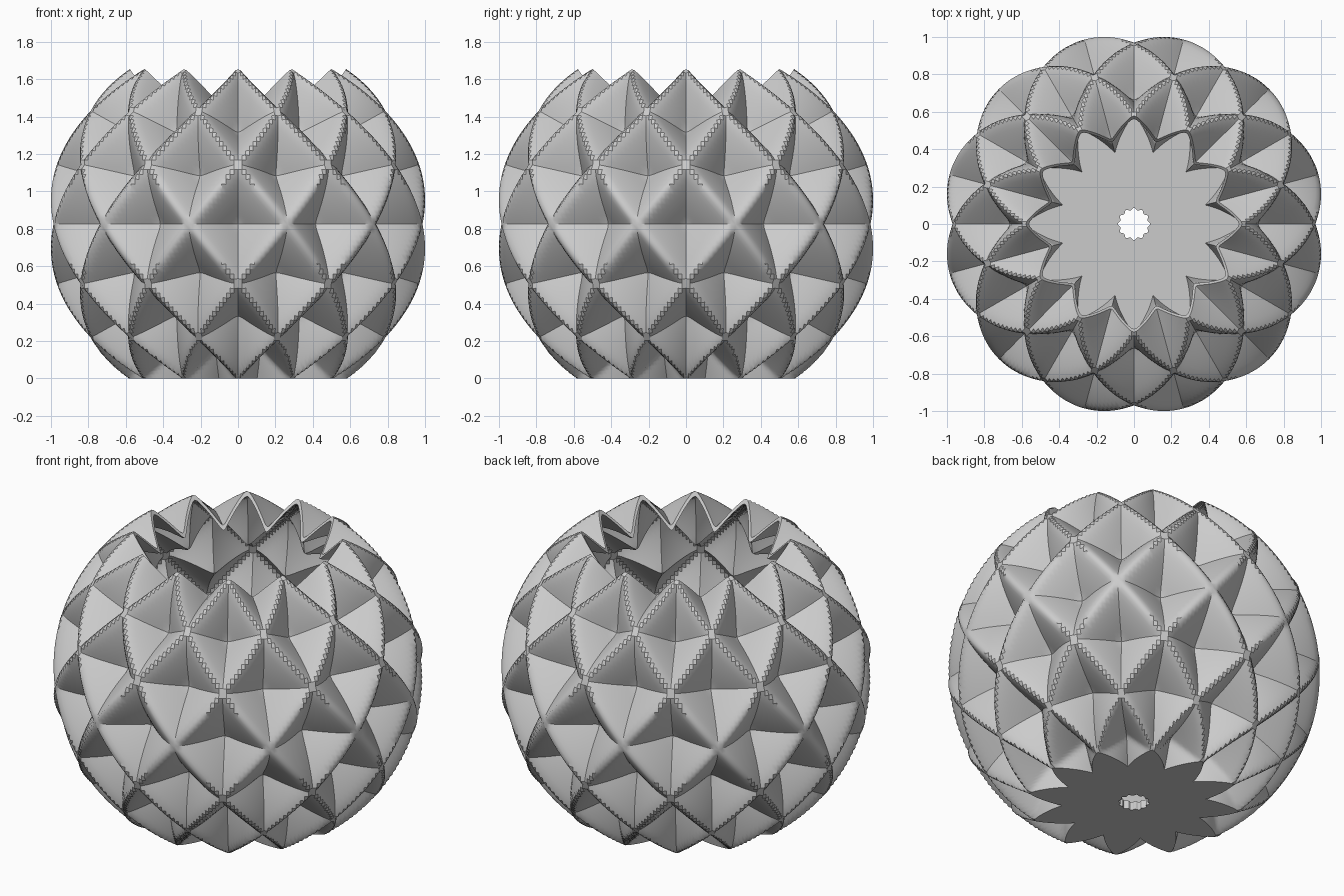
import bpy, bmesh
from math import sin, cos, asin, pi, radians

cube = bpy.data.objects.get("Cube")
if cube:
    bpy.data.objects.remove(cube, do_unlink=True)

LOBES = 12                      # ridges around the pot
STEPS = 12                      # grid steps per half lobe and per row
ROW = radians(18.5)             # elevation between rows of peaks
CENTRE, SQUASH = 0.825, 0.985
WALL, FLOOR = 0.03, 0.05
HOLE = 0.08


def wave(phase):
    """Softened triangle wave from -1 to 1."""
    return asin(0.96 * cos(phase)) / asin(0.96)


def radius(theta, elev):
    """Two opposite families of spiral ridges; the higher one wins."""
    a, b = LOBES * theta + pi, pi * elev / ROW
    return 0.9255 + 0.0955 * max(wave(a + b), wave(a - b))


def point(theta, elev, inset):
    r = radius(theta, elev) - inset
    return (r * cos(elev) * sin(theta), -r * cos(elev) * cos(theta),
            CENTRE + SQUASH * r * sin(elev))


def foot(theta, inset, level):
    """Elevation at which the wall meets a horizontal level."""
    elev, step = -2 * ROW, radians(0.25)
    while point(theta, elev - step, inset)[2] > level and elev > -1.4:
        elev -= step
    low, high = elev - step, elev
    for _ in range(12):
        mid = (low + high) / 2
        if point(theta, mid, inset)[2] > level:
            high = mid
        else:
            low = mid
    return low


def wall(theta, inset, level):
    """Wall profile from the rim down to a level."""
    elevs = [3 * ROW - ROW * i / STEPS for i in range(5 * STEPS + 1)]
    end, count = foot(theta, inset, level), 20
    elevs += [-2 * ROW + (end + 2 * ROW) * i / count for i in range(1, count + 1)]
    pts = [point(theta, e, inset) for e in elevs]
    pts[-1] = (pts[-1][0], pts[-1][1], level)
    return pts


def hole_edge(theta, level):
    r = HOLE + 0.006 * cos(LOBES * theta)
    return (r * sin(theta), -r * cos(theta), level)


# Closed section: outer wall, underside, drain hole, floor, inner wall, rim
bm = bmesh.new()
columns = LOBES * 2 * STEPS
sections = []
for c in range(columns):
    theta = 2 * pi * c / columns
    section = wall(theta, 0, 0)
    section += [hole_edge(theta, 0), hole_edge(theta, FLOOR)]
    section += reversed(wall(theta, WALL, FLOOR))
    sections.append([bm.verts.new(p) for p in section])

for c in range(columns):
    s, t = sections[c], sections[(c + 1) % columns]
    for i in range(len(s)):
        j = (i + 1) % len(s)
        bm.faces.new((s[i], s[j], t[j], t[i]))
bmesh.ops.recalc_face_normals(bm, faces=bm.faces)

mesh = bpy.data.meshes.new("spiked_pot")
bm.to_mesh(mesh)
bm.free()
pot = bpy.data.objects.new("spiked_pot", mesh)
bpy.context.collection.objects.link(pot)

# Plain grey finish
grey = bpy.data.materials.new("light_grey")
grey.use_nodes = True
colour = (0.6, 0.6, 0.6, 1)
grey.diffuse_color = colour
grey.node_tree.nodes["Principled BSDF"].inputs["Base Color"].default_value = colour
mesh.materials.append(grey)

# Smooth faces, crisp creases
bpy.ops.object.select_all(action="DESELECT")
pot.select_set(True)
bpy.context.view_layer.objects.active = pot
bpy.ops.object.shade_smooth_by_angle(angle=radians(35))
